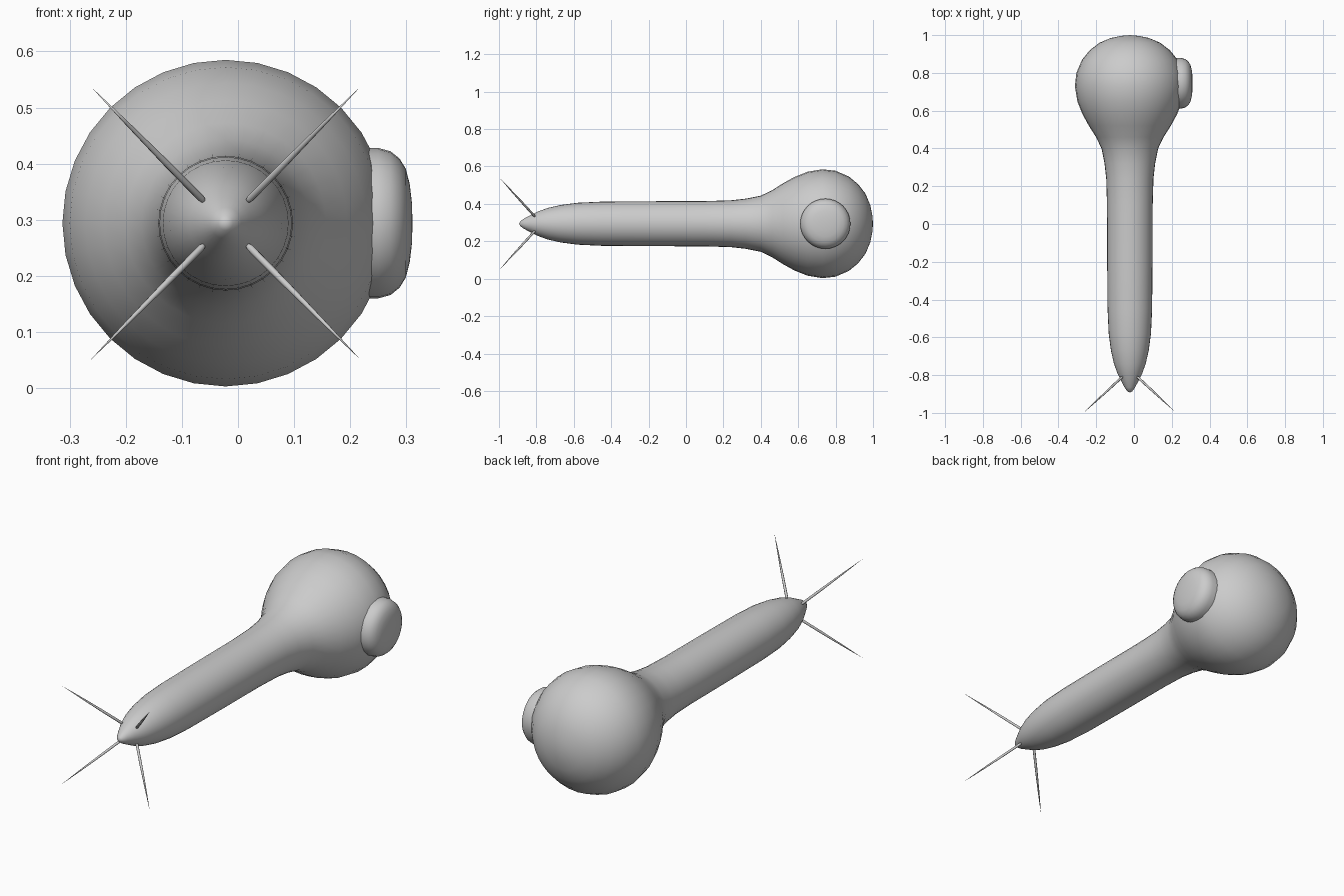
import bpy, bmesh, math
from mathutils import Vector, Matrix

if "Cube" in bpy.data.objects:
    bpy.data.objects.remove(bpy.data.objects["Cube"])

grey = bpy.data.materials.new("plain grey")
grey.diffuse_color = (0.6, 0.6, 0.6, 1)
grey.use_nodes = True
grey.node_tree.nodes["Principled BSDF"].inputs["Base Color"].default_value = grey.diffuse_color
CX, CZ = -0.022, 0.294


def lathe(name, profile, origin, direction, sides):
    """Revolve (distance, radius) points around an axis; zero radius makes a pole."""
    bm = bmesh.new()
    rings = []
    for d, r in profile:
        if r == 0:
            rings.append([bm.verts.new((0, 0, d))] * sides)
        else:
            rings.append([bm.verts.new((r * math.cos(2 * math.pi * i / sides),
                                        r * math.sin(2 * math.pi * i / sides), d))
                          for i in range(sides)])
    for a, b in zip(rings, rings[1:]):
        for i in range(sides):
            j = (i + 1) % sides
            bm.faces.new(list(dict.fromkeys((a[i], a[j], b[j], b[i]))))
    bmesh.ops.recalc_face_normals(bm, faces=bm.faces)
    turn = Vector((0, 0, 1)).rotation_difference(Vector(direction)).to_matrix().to_4x4()
    bm.transform(Matrix.Translation(origin) @ turn)
    mesh = bpy.data.meshes.new(name)
    bm.to_mesh(mesh)
    bm.free()
    mesh.materials.append(grey)
    mesh.shade_smooth()
    obj = bpy.data.objects.new(name, mesh)
    bpy.context.collection.objects.link(obj)
    return obj


# Bulb, flared neck, shaft and pointed nose in one smooth skin
body = [(-0.892, 0), (-0.886, 0.013), (-0.865, 0.028), (-0.83, 0.046), (-0.79, 0.066),
        (-0.74, 0.084), (-0.67, 0.1), (-0.58, 0.112), (-0.45, 0.118), (-0.2, 0.12),
        (0.1, 0.121), (0.24, 0.125), (0.32, 0.134), (0.4, 0.15), (0.46, 0.179),
        (0.52, 0.217), (0.58, 0.25), (0.65, 0.278), (0.73, 0.291), (0.8, 0.283),
        (0.87, 0.253), (0.92, 0.212), (0.96, 0.16), (0.985, 0.1), (0.996, 0.045), (1.0, 0)]
lathe("body", body, (CX, 0, CZ), (0, 1, 0), 32)

# Rounded button on the side of the bulb
button = [(0.15, 0), (0.15, 0.125), (0.21, 0.134), (0.25, 0.134), (0.272, 0.128),
          (0.288, 0.115), (0.299, 0.097), (0.306, 0.07), (0.31, 0.036), (0.311, 0)]
lathe("side_button", button, (0, 0.745, CZ), (1, 0, 0), 32)

# Four thin spikes fanning forward from the nose
for sx, side in ((-1, "left"), (1, "right")):
    for sz, level in ((-1, "lower"), (1, "upper")):
        base = Vector((CX + sx * 0.032, -0.802, CZ + sz * 0.032))
        tip = Vector((CX + sx * 0.24, -0.995, CZ + sz * 0.243))
        n = (tip - base).length
        spike = [(0, 0), (0.02, 0.0065), (0.35 * n, 0.006), (0.7 * n, 0.0035), (n, 0)]
        lathe(f"{level}_{side}_spike", spike, base, tip - base, 8)
